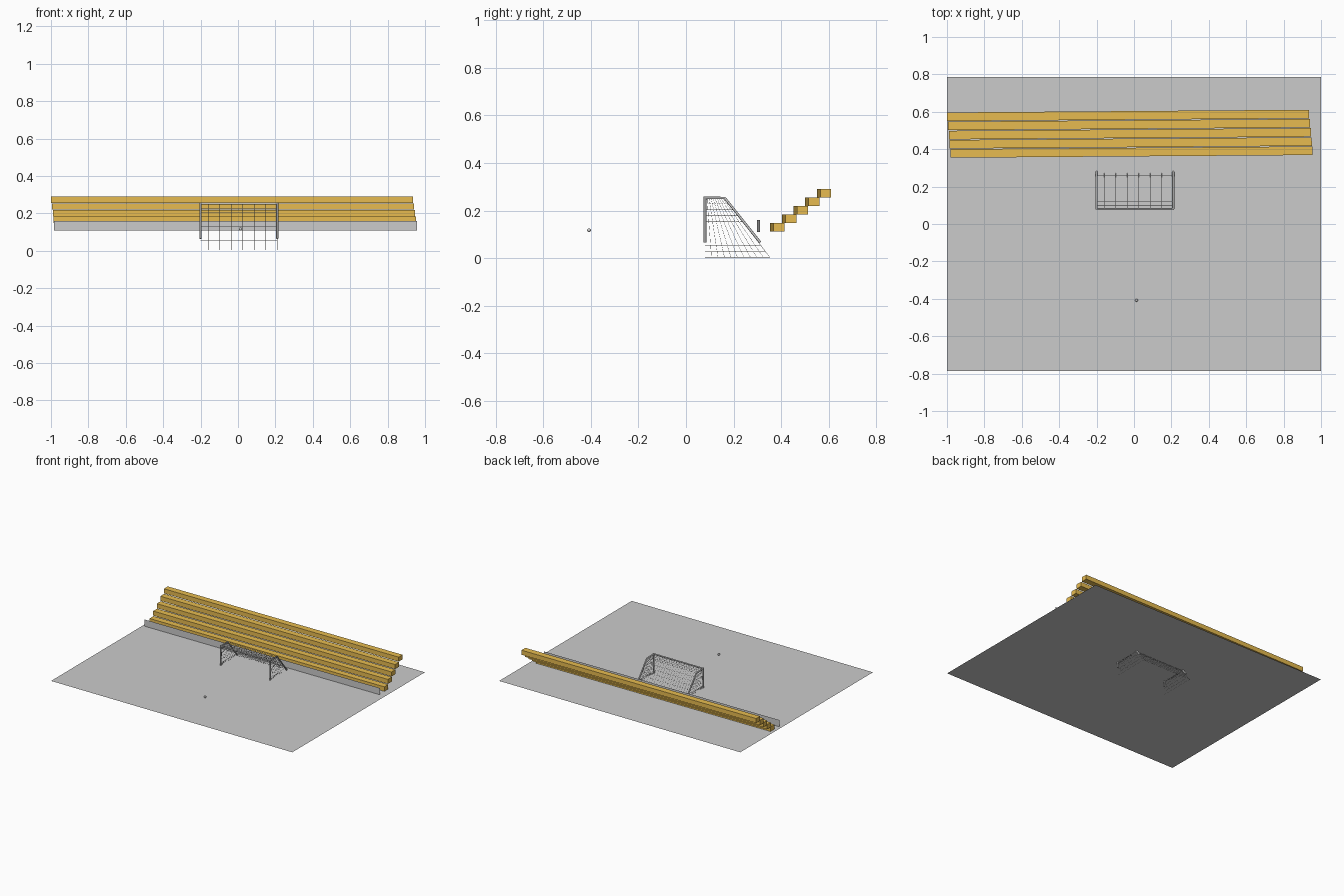
import bpy, bmesh, math
from mathutils import Vector

if "Cube" in bpy.data.objects:
    bpy.data.objects.remove(bpy.data.objects["Cube"])

GROUND = 0.109          # pitch height; the net and post feet reach below it
X0, X1 = -0.2, 0.21     # goal sides
TILT = 0.0075           # slight turn of the stand and fence


def add_object(name, bm):
    mesh = bpy.data.meshes.new(name)
    bm.to_mesh(mesh)
    bm.free()
    ob = bpy.data.objects.new(name, mesh)
    bpy.context.collection.objects.link(ob)
    return ob


def quad(name, corners):
    bm = bmesh.new()
    bm.faces.new([bm.verts.new(c) for c in corners])
    return add_object(name, bm)


def box(name, centre, size, turn=0.0):
    bm = bmesh.new()
    bmesh.ops.create_cube(bm, size=1)
    bmesh.ops.scale(bm, vec=size, verts=bm.verts)
    ob = add_object(name, bm)
    ob.location = centre
    ob.rotation_euler.z = turn
    return ob


def pipe(name, points, radius):
    curve = bpy.data.curves.new(name, 'CURVE')
    curve.dimensions = '3D'
    curve.bevel_depth = radius
    curve.bevel_resolution = 2
    curve.use_fill_caps = True
    spline = curve.splines.new('POLY')
    spline.points.add(len(points) - 1)
    for p, co in zip(spline.points, points):
        p.co = (*co, 1)
    ob = bpy.data.objects.new(name, curve)
    bpy.context.collection.objects.link(ob)
    return ob


def net_panel(name, a, b, c, d, cols, rows):
    # grid between edge a-b (top) and edge d-c (bottom), turned into strings
    a, b, c, d = map(Vector, (a, b, c, d))
    bm = bmesh.new()
    grid = [[bm.verts.new(a.lerp(b, i / cols).lerp(d.lerp(c, i / cols), j / rows))
             for i in range(cols + 1)] for j in range(rows + 1)]
    for j in range(rows):
        for i in range(cols):
            bm.faces.new((grid[j][i], grid[j][i + 1], grid[j + 1][i + 1], grid[j + 1][i]))
    ob = add_object(name, bm)
    wire = ob.modifiers.new("strings", 'WIREFRAME')
    wire.thickness = 0.0016
    wire.use_even_offset = False
    wire.use_boundary = True
    return ob


# Pitch
quad("pitch", [(-1, -0.785, GROUND), (1, -0.785, GROUND), (1, 0.785, GROUND), (-1, 0.785, GROUND)])

# Low fence in front of the stand
quad("fence", [(-0.985, 0.298, 0.11), (0.958, 0.312, 0.11), (0.958, 0.312, 0.16), (-0.985, 0.298, 0.16)])

# Stepped benches
mustard = bpy.data.materials.new("mustard")
mustard.diffuse_color = (0.8, 0.5, 0.08, 1)
mustard.use_nodes = True
mustard.node_tree.nodes["Principled BSDF"].inputs["Base Color"].default_value = mustard.diffuse_color
for i in range(5):
    bench = box(f"bench_row_{i + 1}", (-0.013 - 0.0046 * i, 0.3845 + 0.049 * i, 0.130 + 0.0357 * i),
                (1.936, 0.046, 0.034), TILT)
    bench.data.materials.append(mustard)

# Goal frame
FRONT, TOP_BACK, LOW_BACK, TOP, FOOT = 0.08, 0.163, 0.312, 0.253, 0.066
R = 0.0055
pipe("crossbar", [(X0, FRONT, TOP), (X1, FRONT, TOP)], R)
for side, x in (("left", X0), ("right", X1)):
    pipe(f"{side}_post", [(x, FRONT, FOOT), (x, FRONT, TOP + R)], R)
    pipe(f"{side}_stay", [(x, FRONT, TOP), (x, TOP_BACK, TOP), (x, LOW_BACK, FOOT)], R)
    # Side net
    net_panel(f"{side}_net", (x, FRONT, TOP), (x, TOP_BACK, TOP),
              (x, 0.352, 0.004), (x, FRONT, 0.004), 10, 10)

# Top and back nets
net_panel("top_net", (X0, FRONT, TOP), (X1, FRONT, TOP), (X1, TOP_BACK, TOP), (X0, TOP_BACK, TOP), 20, 4)
net_panel("back_net", (X0, TOP_BACK, TOP), (X1, TOP_BACK, TOP), (X1, 0.352, 0.004), (X0, 0.352, 0.004), 20, 10)

# Ball
bm = bmesh.new()
bmesh.ops.create_uvsphere(bm, u_segments=16, v_segments=10, radius=0.008)
for f in bm.faces:
    f.smooth = True
ball = add_object("ball", bm)
ball.location = (0.013, -0.408, 0.117)
